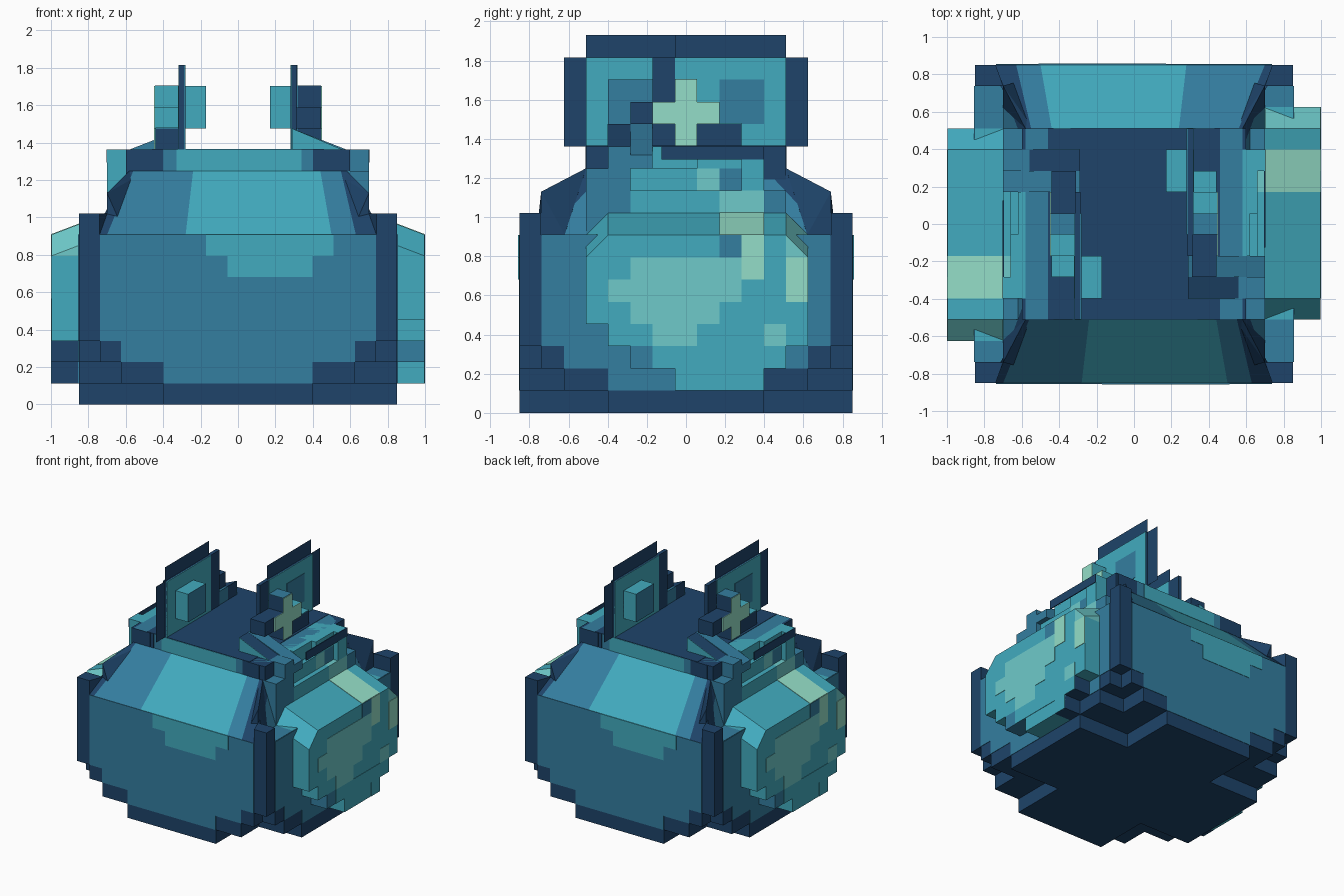
import bpy, bmesh, math
from mathutils import Matrix, Vector

if "Cube" in bpy.data.objects:
    bpy.data.objects.remove(bpy.data.objects["Cube"])

U = 0.1135          # size of one block


def g(k):           # block index to centred x or y
    return (k - 7.5) * U


def srgb(h):
    c = [int(h[i:i + 2], 16) / 255 for i in (0, 2, 4)]
    return [(v / 12.92 if v < 0.04 else ((v + 0.055) / 1.055) ** 2.4) for v in c] + [1]


MATS = {}
for mat_name, code in dict(navy="1e446a", blue="347ea0", teal="42abbf",
                           aqua="6ecaca", mint="94dec8").items():
    m = bpy.data.materials.new(mat_name)
    m.use_nodes = True
    m.diffuse_color = srgb(code)
    m.node_tree.nodes["Principled BSDF"].inputs["Base Color"].default_value = srgb(code)
    MATS[mat_name] = m


def finish(name, bm, colors, turn=0, twin=True):
    """Link the mesh, plus a copy turned half way round."""
    me = bpy.data.meshes.new(name)
    bm.to_mesh(me)
    bm.free()
    for c in colors:
        me.materials.append(MATS[c])
    for label, angle in (("", turn), ("_twin", turn + math.pi))[:2 if twin else 1]:
        ob = bpy.data.objects.new(name + label, me)
        ob.matrix_world = Matrix.Rotation(angle, 4, 'Z')
        bpy.context.collection.objects.link(ob)


def box(name, color, x, y, z, twin=True):
    bm = bmesh.new()
    bmesh.ops.create_cube(bm, size=1)
    for v in bm.verts:
        v.co = Vector([(r[0] + r[1]) / 2 + c * (r[1] - r[0]) for r, c in zip((x, y, z), v.co)])
    finish(name, bm, [color], twin=twin)


def block(name, color, x, y, z):
    """Box with y and z in block indices."""
    box(name, color, x, (g(y[0]), g(y[1])), (z[0] * U, z[1] * U))


def sheet(name, color, x, y, z):
    """Single upright face with y and z in block indices."""
    bm = bmesh.new()
    bm.faces.new([bm.verts.new((x, g(a), b * U)) for a, b in
                  ((y[0], z[0]), (y[1], z[0]), (y[1], z[1]), (y[0], z[1]))])
    finish(name, bm, [color])


def hull(name, color, pts):
    bm = bmesh.new()
    for p in pts:
        bm.verts.new(p)
    bmesh.ops.convex_hull(bm, input=bm.verts)
    finish(name, bm, [color])


def ramp(name, color, y, profile):
    """Profile of (x, z index) points swept between two y indices."""
    hull(name, color, [(x, g(k), z * U) for k in y for x, z in profile])


def strips(name, low, high, lows, highs, colors, turn=0):
    """Sloped sheet split into coloured strips."""
    bm = bmesh.new()
    a = [bm.verts.new((v, -low, 8 * U)) for v in lows]
    b = [bm.verts.new((v, -high, 11 * U)) for v in highs]
    for i in range(len(colors)):
        bm.faces.new((a[i], a[i + 1], b[i + 1], b[i])).material_index = i
    finish(name, bm, colors, turn)


# Pot body: stepped foot and square belly
R = 7.5 * U
for level, n in enumerate((4, 2, 1)):
    z = (level * U, (level + 1) * U)
    box("foot_long", "navy", (g(n), g(15 - n)), (-R, R), z, False)
    box("foot_wide", "navy", (-R, R), (g(n), g(15 - n)), z, False)
box("belly", "navy", (-R, R), (-R, R), (3 * U, 8 * U), False)

# Painted panels on the belly
E = 0.003
for x0, x1, z0, z1 in ((1, 14, 3, 8), (2, 13, 2, 3), (4, 11, 1, 2)):
    box("front_panel", "blue", (g(x0), g(x1)), (-R - E, -R + E), (z0 * U, z1 * U))
    block("side_panel", "blue", (R - E, R + E), (x0, x1), (z0, z1))
for x0, x1, z in ((6, 12, 7), (7, 11, 6)):
    box("front_shine", "teal", (g(x0), g(x1)), (-R - 2 * E, -R), (z * U, (z + 1) * U))
for y0, y1, color in ((1, 3, "blue"), (3, 4, "teal"), (12, 13, "teal"), (13, 14, "blue")):
    box("side_ledge", color, (.6, R), (g(y0), g(y1)), (8 * U - E, 8 * U + E))

# Sloped shoulders and neck
strips("front_shoulder", R, 0.51, (-.78, -.7, -.28, .5, .63, .78),
       (-.58, -.56, -.24, .44, .55, .58), ("navy", "blue", "teal", "blue", "navy"))
strips("side_shoulder", .7, 0.58, (-.78, -.72, .72, .78), (-.51, -.4, .4, .51),
       ("navy", "blue", "navy"), math.pi / 2)
box("neck", "blue", (-.58, .58), (-.51, .51), (11 * U, 12 * U), False)
box("neck_front", "teal", (-.33, .34), (-.51 - E, -.5), (11 * U, 12 * U))
for x in ((-.58, -.43), (.43, .55)):
    box("neck_corner", "navy", x, (-.51 - E, -.5), (11 * U, 12 * U))
box("lid", "navy", (-.46, .46), (-.51, .51), (12 * U, 12 * U + E), False)

# Dark stepped corners
for s in (-1, 1):
    hull("corner_low", "navy", [(x, s * y, z) for x, y in ((R, R), (R, .74), (.74, R), (.7, .74))
                                for z in (8 * U, 9 * U)])
    hull("corner_high", "navy", [(x, s * y, z) for x, y, z in (
        (.7, .74, .91), (.7, .74, 1.13), (.7, .62, .91), (.62, .76, .95),
        (.58, .51, 1.25), (.54, .51, 1.22))])

# Side bulge with stepped underside and sloping top
for y0, y1, z0, z1, color in ((3, 13, 4, 7, "teal"), (4, 13, 3, 4, "teal"),
                              (5, 11, 2, 3, "blue"), (11, 12, 2, 3, "navy"),
                              (7, 10, 1, 2, "teal"), (10, 11, 1, 2, "navy")):
    block("bulge", color, (.7, 1.0 - E), (y0, y1), (z0, z1))
for color, y, top in (("teal", (4, 12), 8), ("mint", (9, 11), 8.03)):
    ramp("bulge_top", color, y, ((.7, 7), (1 - E, 7), (1 - E, top), (.7, top + 1)))
# Bevelled ends of the bulge top
for color, inner, outer in (("teal", 4, 3), ("aqua", 12, 13)):
    hull("bulge_bevel", color, [(x, g(y), z * U) for x, y, z in (
        (.7, inner, 7), (.7, inner, 9), (1 - E, inner, 7), (1 - E, inner, 8),
        (.7, outer, 7), (.7, outer, 8), (1 - E, outer, 7))])

# Shine and shade patches on the bulge face
for y0, y1, z0, z1, color in (
        (5, 10, 6, 7, "aqua"), (4, 10, 5, 6, "aqua"), (5, 9, 4, 5, "aqua"),
        (6, 8, 3, 4, "aqua"), (10, 11, 6, 8, "mint"), (12, 13, 5, 7, "mint"),
        (11, 12, 3, 4, "aqua"), (9, 10, 7, 8, "blue"), (6, 12, 2, 3, "teal"),
        (10, 11, 1, 2, "teal")):
    block("bulge_patch", color, (1 - 2 * E, 1), (y0, y1), (z0, z1))

# Stacked blocks between the bulge and the rim
for x1, y0, y1, z0, z1, color in (
        (.7, 3, 5, 8, 11, "blue"), (.7, 5, 9, 8, 10, "teal"), (.7, 9, 11, 8, 10, "aqua"),
        (.7, 11, 12, 8, 10, "blue"), (.66, 5, 8, 10, 11, "teal"), (.66, 8, 9, 10, 11, "aqua"),
        (.66, 9, 10, 10, 11, "blue"), (.7, 10, 11, 10, 12, "teal"), (.7, 4, 5, 11, 12, "blue"),
        (.62, 6, 8, 11, 12, "teal"), (.66, 8, 10, 11, 12, "teal"),
        (.6, 3, 4, 11, 12, "navy"), (.6, 11, 12, 10, 12, "navy")):
    block("side_stack", color, (.4, x1), (y0, y1), (z0, z1))
block("rim_bar", "navy", (.696, .704), (6.4, 11), (11.4, 12))

# Ears: thin dark outlines behind a thicker board, set off centre
sheet("ear_outline_wide", "navy", .3, (6, 13), (12, 16))
sheet("ear_outline_tall", "navy", .3, (7, 12), (12, 17))
block("ear_board", "navy", (.285, .315), (6, 12), (12, 16))
for x in (.315, .285):
    block("ear_face", "teal", (x - E, x + E), (7, 12), (12, 16))
    block("ear_inset", "blue", (x - 2 * E, x + 2 * E), (9, 11), (13, 15))

# Knob on the inner face
block("inner_knob", "teal", (.173, .29), (9, 11), (13, 15))
block("inner_knob_face", "blue", (.17, .173), (9, 11), (13, 15))

# Cross on the outer face
for y, z, color in (((7, 7.5), (12, 15), "navy"), ((7.5, 8), (12, 15), "teal"),
                    ((6, 7), (13, 14), "navy"), ((8, 9), (13, 14), "teal")):
    block("cross_back", color, (.31, .445), y, z)
block("cross_top", "blue", (.31, .445), (7, 8), (15, 15.03))
for y, z in (((7, 8), (12, 15)), ((6, 9), (13, 14))):
    block("cross_face", "mint", (.445, .45), y, z)
block("outer_knob", "navy", (.31, .44), (5, 6), (13, 14))
block("outer_knob_low", "navy", (.31, .44), (8, 10), (12, 13))
block("outer_knob_cap", "teal", (.31, .44), (9, 10), (13, 13.04))

# Sloping braces from the ears down to the rim
slope = ((.29, 11), (.29, 13), (.56, 12), (.56, 11))
ramp("brace_dark", "navy", (4, 5), slope)
ramp("brace_front", "teal", (3.97, 4), slope)
ramp("brace_light", "blue", (5, 6), ((.29, 11), (.29, 13), (.7, 11.6), (.7, 11)))
